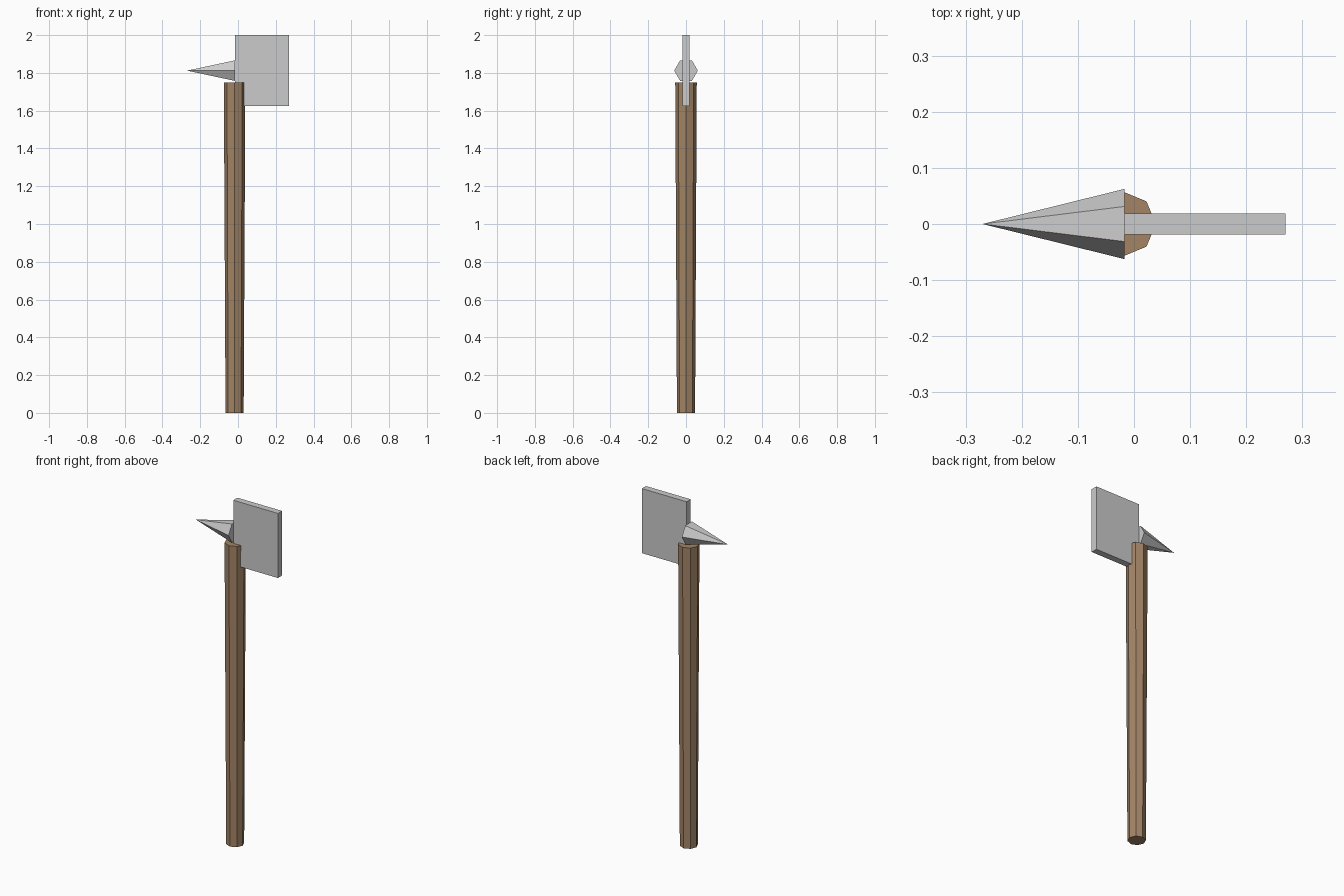
import bpy
import math

cube = bpy.data.objects.get("Cube")
if cube:
    bpy.data.objects.remove(cube, do_unlink=True)

AXIS_X = -0.018      # centre line of the shaft
HEAD_X = -0.017      # plane where blade and spike meet
TIP_X = 0.27         # reach of the head on both sides


def tapered(name, sides, r1, r2, depth, location, rotation=(0, 0, 0)):
    bpy.ops.mesh.primitive_cone_add(vertices=sides, radius1=r1, radius2=r2, depth=depth,
                                    location=location, rotation=rotation)
    obj = bpy.context.object
    obj.name = name
    bpy.ops.object.transform_apply(location=False, rotation=True, scale=True)
    return obj


# Wooden shaft, slightly wider at the top
wood = bpy.data.materials.new("wood")
wood.use_nodes = True
color = (0.36, 0.23, 0.13, 1)
wood.diffuse_color = color
wood.node_tree.nodes["Principled BSDF"].inputs["Base Color"].default_value = color

shaft_height = 1.75
shaft = tapered("shaft", 8, 0.048, 0.057, shaft_height, (AXIS_X, 0, shaft_height / 2))
shaft.data.materials.append(wood)

# Flat blade
bottom, top = 1.625, 2.0
bpy.ops.mesh.primitive_cube_add(size=1, location=((HEAD_X + TIP_X) / 2, 0, (bottom + top) / 2))
blade = bpy.context.object
blade.name = "blade"
blade.scale = (TIP_X - HEAD_X, 0.038, top - bottom)
bpy.ops.object.transform_apply(location=False, rotation=False, scale=True)

# Six-sided back spike, pointing to -x with corners at front and back
length = TIP_X + HEAD_X
tapered("back_spike", 6, 0.0625, 0, length, (HEAD_X - length / 2, 0, 1.812),
        (0, -math.pi / 2, 0))
